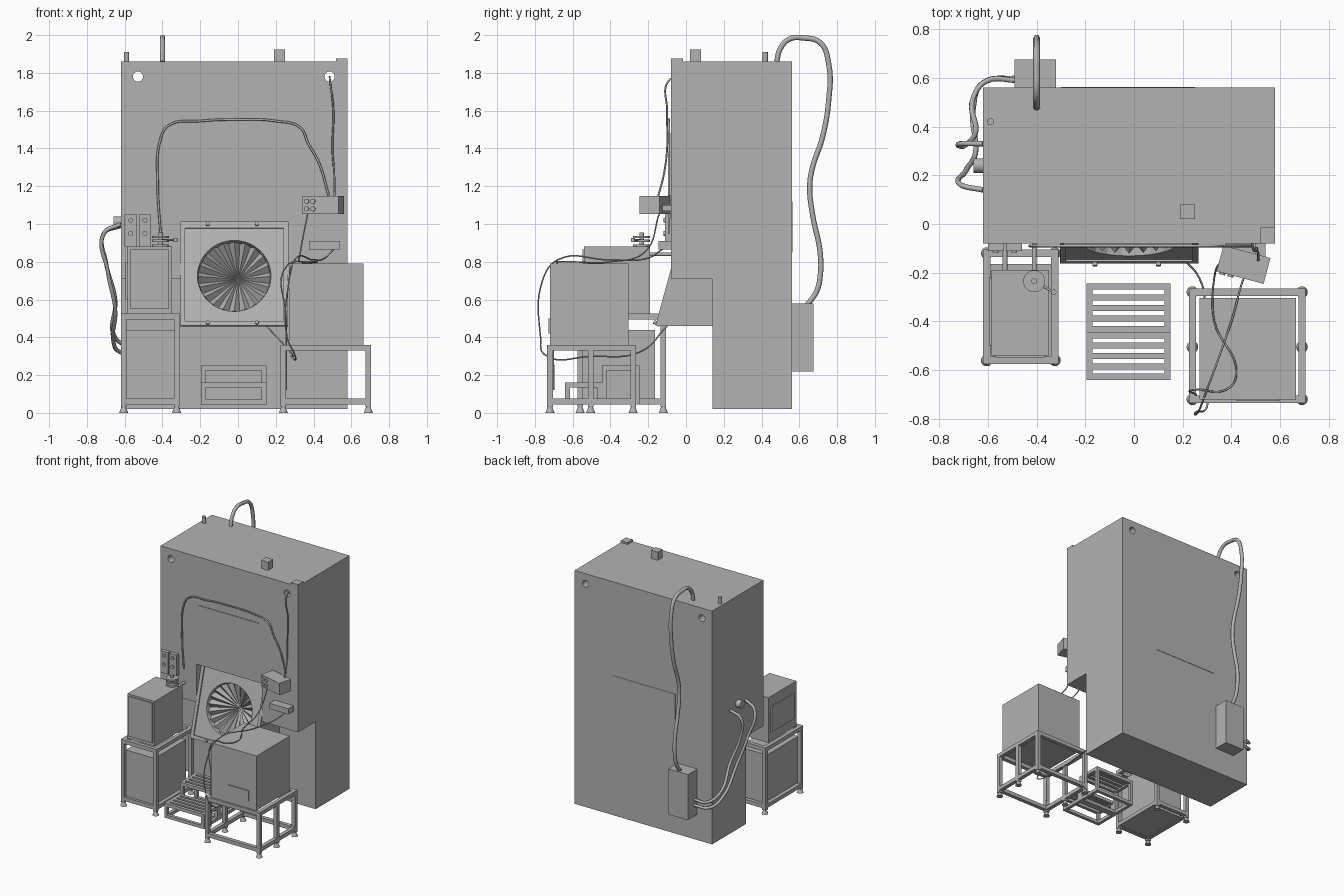
import bpy
import bmesh
import math
from mathutils import Matrix, Vector

default_cube = bpy.data.objects.get("Cube")
if default_cube:
    bpy.data.objects.remove(default_cube, do_unlink=True)

GREY = (0.45, 0.45, 0.45, 1)
grey = bpy.data.materials.new("plain grey")
grey.use_nodes = True
grey.diffuse_color = GREY
grey.node_tree.nodes["Principled BSDF"].inputs["Base Color"].default_value = GREY


def finish(name, bm):
    bmesh.ops.recalc_face_normals(bm, faces=bm.faces)
    mesh = bpy.data.meshes.new(name)
    bm.to_mesh(mesh)
    bm.free()
    mesh.materials.append(grey)
    obj = bpy.data.objects.new(name, mesh)
    bpy.context.collection.objects.link(obj)
    return obj


def add_box(bm, x0, x1, y0, y1, z0, z1):
    size = Matrix.Diagonal((x1 - x0, y1 - y0, z1 - z0, 1))
    centre = Matrix.Translation(((x0 + x1) / 2, (y0 + y1) / 2, (z0 + z1) / 2))
    bmesh.ops.create_cube(bm, size=1, matrix=centre @ size)


def boxes(name, *extents):
    bm = bmesh.new()
    for extent in extents:
        add_box(bm, *extent)
    return finish(name, bm)


def rod(name, start, end, radius, tip=None, sides=20):
    start, end = Vector(start), Vector(end)
    axis = end - start
    turn = axis.to_track_quat("Z", "Y").to_matrix().to_4x4()
    bm = bmesh.new()
    bmesh.ops.create_cone(bm, cap_ends=True, segments=sides, radius1=radius,
                          radius2=radius if tip is None else tip, depth=axis.length,
                          matrix=Matrix.Translation((start + end) / 2) @ turn)
    return smooth(finish(name, bm))


def smooth(obj):
    bpy.ops.object.select_all(action="DESELECT")
    obj.select_set(True)
    bpy.context.view_layer.objects.active = obj
    bpy.ops.object.shade_smooth_by_angle()
    return obj


def extrude_side(name, profile, x0, x1):
    """Extrude a (y, z) outline along x."""
    bm = bmesh.new()
    face = bm.faces.new([bm.verts.new((x0, y, z)) for y, z in profile])
    grown = bmesh.ops.extrude_face_region(bm, geom=[face])["geom"]
    moved = [v for v in grown if isinstance(v, bmesh.types.BMVert)]
    bmesh.ops.translate(bm, verts=moved, vec=(x1 - x0, 0, 0))
    return finish(name, bm)


def tube(name, radius, points):
    curve = bpy.data.curves.new(name, "CURVE")
    curve.dimensions = "3D"
    curve.bevel_depth = radius
    curve.bevel_resolution = 2
    curve.resolution_u = 8
    curve.use_fill_caps = True
    spline = curve.splines.new("BEZIER")
    spline.bezier_points.add(len(points) - 1)
    for knot, point in zip(spline.bezier_points, points):
        knot.co = point
        knot.handle_left_type = knot.handle_right_type = "AUTO"
    curve.materials.append(grey)
    obj = bpy.data.objects.new(name, curve)
    bpy.context.collection.objects.link(obj)


def cut(target, cutter):
    modifier = target.modifiers.new("cut", "BOOLEAN")
    modifier.operation = "DIFFERENCE"
    modifier.solver = "EXACT"
    modifier.object = cutter
    bpy.context.view_layer.objects.active = target
    bpy.ops.object.modifier_apply(modifier=modifier.name)
    bpy.data.objects.remove(cutter, do_unlink=True)


# Main housing with overhanging front, through holes and a recess
LEFT, RIGHT, FRONT, BACK, TOP = -0.62, 0.58, -0.08, 0.56, 1.86
HOOD_L, HOOD_R, LIP, STEP = -0.305, 0.265, 0.71, 0.14
housing = extrude_side("housing", [(FRONT, TOP), (FRONT, LIP), (STEP, LIP), (STEP, 0.02),
                                   (BACK, 0.02), (BACK, TOP)], LEFT, RIGHT)
for x in (-0.53, 0.485):
    cut(housing, rod("hole_cutter", (x, -1, 1.78), (x, 1, 1.78), 0.027))
cut(housing, boxes("recess_cutter", (HOOD_L, HOOD_R, -0.2, 0.13, 0.6, 1.01)))

# Hood sides and floor below the overhang
for side, x in (("right", HOOD_L), ("left", HOOD_R - 0.01)):
    extrude_side("hood_wall_" + side, [(-0.15, 0.46), (FRONT, LIP), (STEP, LIP), (STEP, 0.46)],
                 x, x + 0.01)
boxes("hood_floor", (HOOD_L, HOOD_R, -0.15, STEP, 0.46, 0.468))

# Slanted panel with a round port and a pleated funnel
panel_mid = Vector(((HOOD_L + HOOD_R) / 2, -0.077, 0.735))
slope = Vector((0, 0.15, 0.55)).normalized()
inward = Vector((0, slope.z, -slope.y))


def on_panel(u, v, depth=0.0):
    return panel_mid + Vector((u, 0, 0)) + slope * v + inward * depth


SEGMENTS = 40
bm = bmesh.new()
rings = [[], [], []]
for i in range(SEGMENTS):
    angle = math.tau * i / SEGMENTS
    c, s = math.cos(angle), math.sin(angle)
    reach = 1 / max(abs(c), abs(s))
    rings[0].append(bm.verts.new(on_panel(c * reach * 0.285, s * reach * 0.285)))
    rings[1].append(bm.verts.new(on_panel(c * 0.195, s * 0.195 - 0.01)))
    rings[2].append(bm.verts.new(on_panel(c * 0.19, s * 0.19 - 0.01, 0.01 + 0.035 * (i % 2))))
apex = bm.verts.new(on_panel(0.02, 0, 0.11))
for i in range(SEGMENTS):
    j = (i + 1) % SEGMENTS
    for outer, inner in zip(rings, rings[1:]):
        bm.faces.new((outer[i], outer[j], inner[j], inner[i]))
    bm.faces.new((rings[2][i], rings[2][j], apex))
finish("port_panel", bm)

# Raised rim around the panel
bm = bmesh.new()
for u0, u1, v0, v1 in ((-0.285, -0.26, -0.285, 0.285), (0.26, 0.285, -0.285, 0.285),
                       (-0.26, 0.26, -0.285, -0.26), (-0.26, 0.26, 0.25, 0.285)):
    turn = Matrix.Rotation(-math.atan2(slope.y, slope.z), 4, "X")
    add = bmesh.ops.create_cube(bm, size=1)["verts"]
    size = Matrix.Diagonal((u1 - u0, 0.02, v1 - v0, 1))
    centre = Matrix.Translation(on_panel((u0 + u1) / 2, (v0 + v1) / 2))
    bmesh.ops.transform(bm, matrix=centre @ turn @ size, verts=add)
finish("panel_rim", bm)
for x in (-0.16, 0.1):
    for end in (-0.27, 0.27):
        spot = on_panel(x - panel_mid.x, end, -0.01)
        rod("panel_knob", spot, spot - inward * 0.015, 0.01)

# Access plates on the front and the back
boxes("front_plate", (-0.29, 0.24, FRONT - 0.004, FRONT, 1.03, 1.48))
boxes("back_plate", (-0.3, 0.25, BACK, BACK + 0.003, 0.85, 1.12))

# Roof fittings
rod("roof_pin", (-0.59, 0.42, TOP), (-0.59, 0.42, 1.91), 0.014)
boxes("roof_block", (0.19, 0.25, 0.02, 0.08, TOP, 1.925))
boxes("roof_corner_plate", (0.52, RIGHT, FRONT, -0.015, TOP, 1.875))

# Rear box, overhead pipe and side hoses
boxes("rear_box", (-0.49, -0.32, BACK, 0.675, 0.22, 0.58))
pipe_path = [(0.48, TOP), (0.5, 1.93), (0.55, 1.98), (0.62, 1.985), (0.71, 1.96), (0.755, 1.85),
             (0.755, 1.65), (0.72, 1.45), (0.67, 1.3), (0.655, 1.2), (0.67, 1.05),
             (0.71, 0.85), (0.71, 0.72), (0.69, 0.64), (0.64, 0.57)]
tube("overhead_pipe", 0.014, [(-0.4, y, z) for y, z in pipe_path])
rod("hose_fitting", (LEFT, 0.24, 1.01), (-0.66, 0.24, 1.01), 0.03)
tube("rear_hose", 0.011, [(LEFT, 0.33, 0.99), (-0.71, 0.33, 0.95), (-0.7, 0.32, 0.8),
                          (-0.65, 0.38, 0.6), (-0.66, 0.52, 0.42), (-0.6, 0.59, 0.36),
                          (-0.48, 0.59, 0.35)])
tube("front_hose", 0.011, [(LEFT, 0.14, 1), (-0.71, 0.16, 0.95), (-0.69, 0.22, 0.75),
                           (-0.65, 0.3, 0.55), (-0.66, 0.48, 0.38), (-0.62, 0.58, 0.32),
                           (-0.48, 0.6, 0.31)])


# Welded stands with levelling feet
def stand(name, x0, x1, y0, y1, top, leg_ys):
    w, low = 0.03, 0.045
    bm = bmesh.new()
    for x in (x0, x1 - w):
        for y in leg_ys:
            add_box(bm, x, x + w, y, y + w, 0.03, top)
            rod(name + "_foot", (x + w / 2, y + w / 2, 0), (x + w / 2, y + w / 2, 0.04), 0.024, 0.008)
        for z in (low, top - w):
            add_box(bm, x, x + w, y0, y1, z, z + w)
    for y in (y0, y1 - w):
        for z in (low, top - w):
            add_box(bm, x0, x1, y, y + w, z, z + w)
    finish(name, bm)


stand("tall_stand", LEFT, -0.31, -0.575, -0.105, 0.525, (-0.575, -0.135))
stand("low_stand", 0.225, 0.705, -0.735, -0.265, 0.36, (-0.735, -0.52, -0.295))

# Equipment on the stands
boxes("stand_cupboard", (-0.59, -0.34, -0.555, -0.165, 0.05, 0.44))
boxes("small_cabinet", (-0.585, -0.35, -0.54, -0.19, 0.525, 0.88))
boxes("small_cabinet_door", (-0.57, -0.365, -0.548, -0.54, 0.55, 0.865))
boxes("small_cabinet_hinge", (-0.595, -0.585, -0.5, -0.22, 0.6, 0.8))
boxes("large_cabinet", (0.27, 0.665, -0.72, -0.305, 0.36, 0.79))
boxes("large_cabinet_label", (0.42, 0.6, -0.727, -0.72, 0.42, 0.5))

# Spindle with discs and a ball lever
rod("spindle", (-0.41, -0.235, 0.88), (-0.41, -0.235, 0.955), 0.012)
for z in (0.88, 0.905, 0.925):
    rod("spindle_disc", (-0.41, -0.235, z), (-0.41, -0.235, z + 0.012), 0.045)
rod("lever", (-0.41, -0.235, 0.915), (-0.33, -0.28, 0.915), 0.005)
rod("lever_knob", (-0.33, -0.28, 0.905), (-0.33, -0.28, 0.927), 0.011)
for x in (-0.53, -0.41):
    rod("link_pipe", (x, -0.2, 0.84), (x, FRONT, 0.84), 0.01)

# Switch plates on the wall
for x in (-0.6, -0.525):
    boxes("switch_plate", (x, x + 0.065, -0.11, FRONT, 0.88, 1.05))
    for z in (0.95, 1.02):
        rod("switch_button", (x + 0.032, -0.11, z), (x + 0.032, -0.118, z), 0.013)

# Angled control box with its arm and buttons
swivel = Matrix.Translation((0.45, -0.167, 1.1)) @ Matrix.Rotation(math.radians(-15), 4, "Z")
control = boxes("control_box", (-0.1, 0.1, -0.055, 0.055, -0.047, 0.047))
control.matrix_world = swivel
for x in (-0.075, -0.04):
    for z in (-0.02, 0.02):
        rod("control_button", swivel @ Vector((x, -0.055, z)), swivel @ Vector((x, -0.063, z)), 0.013)
boxes("control_arm", (0.42, 0.5, -0.14, FRONT, 1.07, 1.1))
boxes("wall_box", (0.375, 0.54, -0.145, FRONT, 0.865, 0.91))

# Slatted step stool
for name, y0, y1, top in (("lower_step", -0.64, -0.445, 0.16), ("upper_step", -0.445, -0.245, 0.25)):
    bm = bmesh.new()
    x0, x1, w = -0.195, 0.15, 0.025
    for x in (x0, x1 - w):
        add_box(bm, x, x + w, y0, y1, top - w, top)
        add_box(bm, x, x + w, y0, y1, 0.045, 0.045 + w)
        for y in (y0, y1 - w):
            add_box(bm, x, x + w, y, y + w, 0.045, top)
    for y in (y0, y1 - w):
        add_box(bm, x0, x1, y, y + w, 0.045, 0.045 + w)
        add_box(bm, x0, x1, y, y + w, top - w, top)
    for i in range(1, 4):
        y = y0 + (y1 - y0 - w) * i / 4
        add_box(bm, x0, x1, y, y + w, top - 0.015, top)
    finish(name, bm)

# Loose cables
arch = [(-0.41, 0.95), (-0.425, 1.2), (-0.41, 1.45), (-0.37, 1.52), (-0.2, 1.545), (0, 1.553),
        (0.2, 1.545), (0.33, 1.51), (0.37, 1.43), (0.43, 1.32), (0.48, 1.15)]
tube("arch_cable", 0.006, [(x, -0.09, z) for x, z in arch])
tube("hole_cable", 0.005, [(0.485, 0, 1.78), (0.487, -0.09, 1.76), (0.505, -0.1, 1.6),
                           (0.5, -0.1, 1.4), (0.51, -0.12, 1.25), (0.51, -0.15, 1.14)])
tube("long_cable", 0.004, [(0.51, -0.12, 0.87), (0.46, -0.2, 0.82), (0.4, -0.4, 0.81),
                           (0.3, -0.68, 0.81), (0.27, -0.76, 0.7), (0.26, -0.77, 0.4),
                           (0.3, -0.75, 0.31), (0.28, -0.5, 0.3), (0.28, -0.25, 0.32), (0.15, -0.1, 0.46)])
tube("short_cable", 0.004, [(0.37, -0.14, 1.06), (0.33, -0.22, 0.85), (0.33, -0.4, 0.8),
                            (0.42, -0.62, 0.8), (0.38, -0.68, 0.8), (0.26, -0.68, 0.78),
                            (0.255, -0.7, 0.5), (0.255, -0.7, 0.12)])
